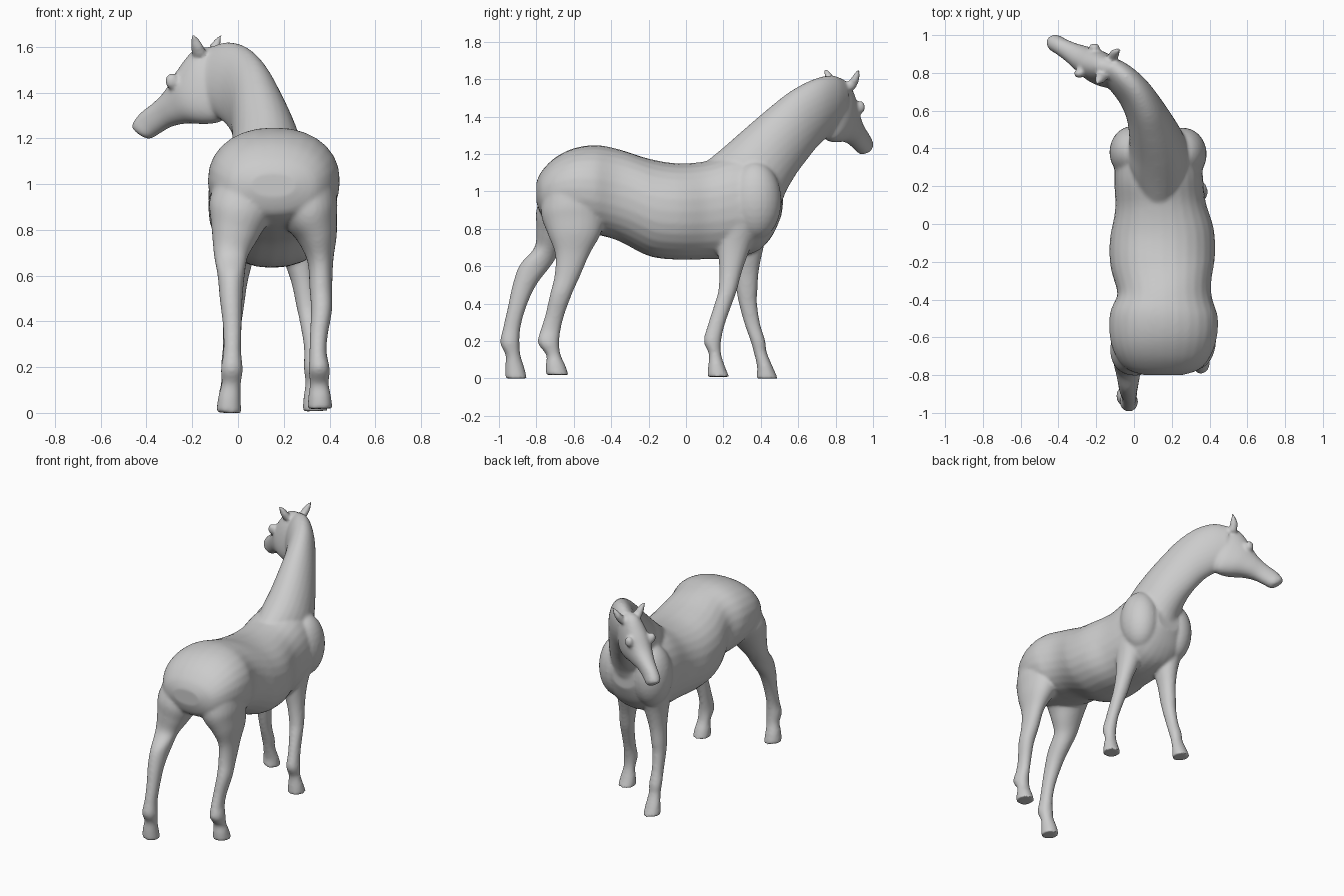
import bpy, bmesh, math
from mathutils import Vector

parts = []
SIDES = 28


def spline(p, i, t):
    # Catmull-Rom interpolation between station i and i + 1
    a, b, c, d = (p[max(0, min(len(p) - 1, i + k))] for k in (-1, 0, 1, 2))
    return [0.5 * (2 * q + (r - o) * t + (2 * o - 5 * q + 4 * r - s) * t * t
                   + (3 * q - o - 3 * r + s) * t ** 3) for o, q, r, s in zip(a, b, c, d)]


def loft(name, stations, power=2.0, steps=5):
    # each station: edge point A (3), opposite edge point B (3), half width
    rows = [spline(stations, i, k / steps) for i in range(len(stations) - 1) for k in range(steps)]
    rows.append(list(stations[-1]))
    mids = [(Vector(r[:3]) + Vector(r[3:6])) / 2 for r in rows]
    bm = bmesh.new()
    rings = []
    for i, r in enumerate(rows):
        tangent = mids[min(i + 1, len(mids) - 1)] - mids[max(i - 1, 0)]
        axis = (Vector(r[:3]) - Vector(r[3:6])) / 2
        side = tangent.cross(axis).normalized() * r[6]
        ring = []
        for k in range(SIDES):
            a = 2 * math.pi * k / SIDES
            c, s = math.cos(a), math.sin(a)
            ca = math.copysign(abs(c) ** (2 / power), c)
            sa = math.copysign(abs(s) ** (2 / power), s)
            ring.append(bm.verts.new(mids[i] + axis * ca + side * sa))
        rings.append(ring)
    for p, q in zip(rings, rings[1:]):
        for k in range(SIDES):
            j = (k + 1) % SIDES
            bm.faces.new((p[k], p[j], q[j], q[k]))
    bm.faces.new(rings[0])
    bm.faces.new(rings[-1])
    bmesh.ops.recalc_face_normals(bm, faces=bm.faces)
    mesh = bpy.data.meshes.new(name)
    bm.to_mesh(mesh)
    bm.free()
    ob = bpy.data.objects.new(name, mesh)
    bpy.context.collection.objects.link(ob)
    parts.append(ob)


def blob(name, loc, size):
    bpy.ops.mesh.primitive_uv_sphere_add(segments=28, ring_count=16, location=loc)
    ob = bpy.context.object
    ob.name = name
    ob.scale = size
    parts.append(ob)


def leg(name, rows):
    # rows: x, front y, back y, z, half width
    loft(name, [(x, f, z, x, b, z, w) for x, f, b, z, w in rows], 2.1)


# barrel and rump: y, bottom z, top z, centre x, half width
trunk = [(-.80, .94, 1.05, .155, .10), (-.77, .87, 1.11, .155, .19), (-.70, .83, 1.18, .155, .25),
         (-.60, .80, 1.23, .155, .283), (-.48, .77, 1.247, .158, .285), (-.36, .735, 1.225, .16, .248),
         (-.20, .655, 1.175, .15, .277), (-.05, .635, 1.15, .15, .275), (.10, .637, 1.16, .14, .24),
         (.25, .645, 1.20, .13, .235), (.38, .68, 1.18, .13, .225), (.46, .76, 1.10, .13, .18),
         (.51, .87, 1.03, .13, .09)]
loft("trunk", [(x, y, t, x, y, b, w) for y, b, t, x, w in trunk], 2.2)

# neck: crest point, throat point, half width
loft("neck", [
    (.13, .06, 1.12, .13, .40, .80, .14),
    (.13, .20, 1.235, .13, .50, .92, .165),
    (.125, .32, 1.34, .115, .535, 1.00, .148),
    (.105, .45, 1.45, .08, .585, 1.09, .125),
    (.08, .57, 1.54, .03, .64, 1.17, .105),
    (.03, .69, 1.60, -.02, .685, 1.235, .092),
    (-.04, .78, 1.62, -.07, .73, 1.28, .082),
    (-.11, .84, 1.60, -.13, .78, 1.32, .07)])

# head: forehead point, jaw point, half width
loft("head", [
    (-.12, .83, 1.60, -.04, .75, 1.34, .06),
    (-.19, .85, 1.585, -.07, .76, 1.278, .08),
    (-.255, .875, 1.50, -.14, .79, 1.262, .087),
    (-.31, .90, 1.41, -.22, .84, 1.265, .072),
    (-.365, .93, 1.355, -.29, .88, 1.252, .055),
    (-.42, .955, 1.315, -.345, .92, 1.22, .047),
    (-.452, .972, 1.275, -.385, .945, 1.198, .045),
    (-.462, .978, 1.25, -.42, .96, 1.21, .028)], 2.2)

# ears
loft("left_ear", [(-.20, .80, 1.57, -.14, .77, 1.57, .025), (-.205, .78, 1.61, -.16, .75, 1.61, .022),
                  (-.203, .75, 1.655, -.193, .74, 1.655, .008)])
loft("right_ear", [(-.14, .89, 1.55, -.09, .86, 1.55, .025), (-.12, .92, 1.60, -.08, .89, 1.60, .022),
                   (-.082, .928, 1.65, -.07, .92, 1.65, .008)])

# brows on both sides of the head
for side, label in ((1, "right"), (-1, "left")):
    blob(label + "_brow", (-.25 + .04 * side, .865 + .068 * side, 1.45), (.03, .025, .035))

# shoulder muscles
blob("left_shoulder", (-.005, .38, .95), (.125, .14, .21))
blob("right_shoulder", (.26, .37, .95), (.125, .14, .21))

# hind legs
leg("left_hind_leg", [
    (.03, -.50, -.76, 1.02, .12), (.012, -.52, -.80, .90, .14), (-.01, -.59, -.80, .80, .11),
    (-.03, -.66, -.81, .70, .078), (-.03, -.72, -.89, .605, .06), (-.03, -.80, -.927, .50, .05),
    (-.025, -.855, -.953, .38, .041), (-.025, -.885, -.978, .27, .039), (-.027, -.89, -.993, .19, .048),
    (-.03, -.885, -.965, .125, .042), (-.038, -.865, -.967, .06, .05), (-.04, -.85, -.967, .0, .055)])
leg("right_hind_leg", [
    (.29, -.45, -.76, 1.02, .13), (.313, -.435, -.775, .88, .125), (.345, -.455, -.74, .775, .09),
    (.36, -.515, -.70, .665, .057), (.362, -.565, -.703, .55, .05), (.365, -.61, -.727, .45, .046),
    (.353, -.65, -.752, .34, .039), (.35, -.67, -.777, .26, .038), (.355, -.678, -.792, .19, .046),
    (.355, -.67, -.747, .125, .042), (.357, -.645, -.75, .07, .05), (.358, -.628, -.75, .018, .055)])

# front legs
leg("left_front_leg", [
    (.0, .44, .20, .95, .10), (.0, .445, .22, .82, .09), (.0, .415, .235, .70, .072),
    (-.01, .39, .258, .58, .053), (-.02, .382, .27, .47, .047), (-.025, .38, .283, .40, .042),
    (-.03, .397, .313, .29, .037), (-.033, .424, .345, .20, .042), (-.035, .432, .362, .14, .039),
    (-.038, .465, .38, .06, .05), (-.04, .492, .375, .0, .055)])
leg("right_front_leg", [
    (.265, .40, .16, .95, .10), (.26, .385, .163, .82, .09), (.265, .345, .168, .70, .072),
    (.285, .302, .178, .58, .053), (.302, .272, .173, .47, .047), (.312, .247, .153, .40, .042),
    (.325, .208, .118, .29, .037), (.33, .188, .095, .20, .042), (.332, .188, .122, .13, .039),
    (.335, .21, .118, .06, .05), (.337, .232, .113, .008, .055)])

# fuse all parts into one smooth skin
bpy.ops.object.select_all(action='DESELECT')
for ob in parts:
    ob.select_set(True)
bpy.context.view_layer.objects.active = parts[0]
bpy.ops.object.join()
horse = bpy.context.object
horse.name = "horse"
fuse = horse.modifiers.new("fuse", 'REMESH')
fuse.mode = 'VOXEL'
fuse.voxel_size = .01
fuse.use_smooth_shade = True
soften = horse.modifiers.new("soften", 'SMOOTH')
soften.factor = .5
soften.iterations = 8
